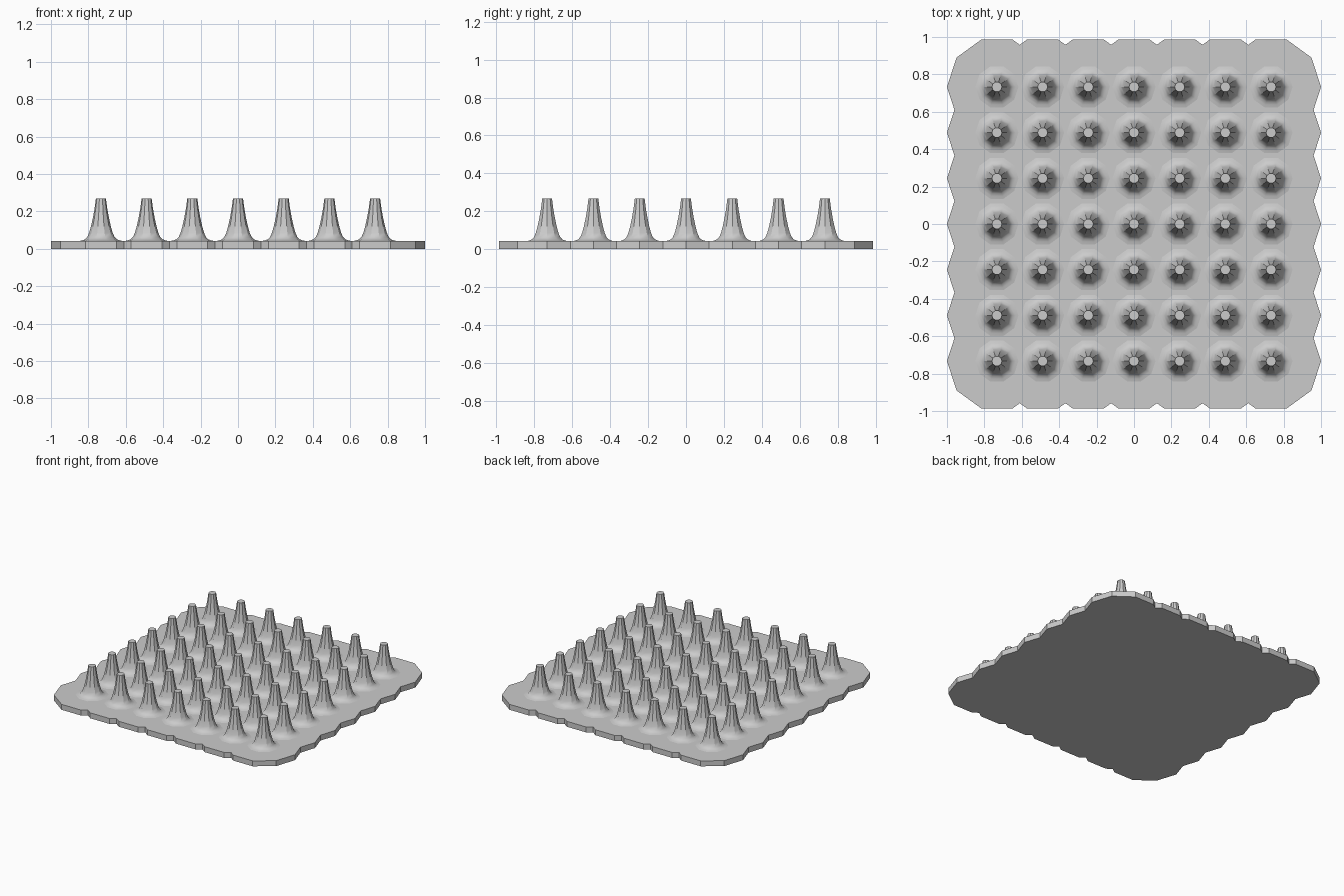
import bpy, bmesh, math

cube = bpy.data.objects.get("Cube")
if cube:
    bpy.data.objects.remove(cube)

PITCH, COUNT, SIDES = 0.2443, 7, 10
SCALLOP, THICK = 0.267, 0.042
HALF = (COUNT - 1) / 2 * PITCH
CENTRES = [(i - (COUNT - 1) / 2) * PITCH for i in range(COUNT)]

grey = bpy.data.materials.new("light grey")
grey.use_nodes = True
colour = (0.6, 0.6, 0.6, 1)
grey.diffuse_color = colour
grey.node_tree.nodes["Principled BSDF"].inputs["Base Color"].default_value = colour


def finish(bm, name):
    bmesh.ops.recalc_face_normals(bm, faces=bm.faces)
    mesh = bpy.data.meshes.new(name)
    bm.to_mesh(mesh)
    bm.free()
    mesh.materials.append(grey)
    obj = bpy.data.objects.new(name, mesh)
    bpy.context.collection.objects.link(obj)
    return obj


def corner(k):
    a = 2 * math.pi * k / SIDES
    return SCALLOP * math.cos(a), SCALLOP * math.sin(a)


def lerp(a, b, t):
    return a + (b - a) * t


# Base plate: outline of overlapping ten-sided discs, one half then turned round
p0, p1, p2 = corner(0), corner(1), corner(2)
side_notch = lerp(p0[0], p1[0], PITCH / 2 / p1[1])
top_notch = lerp(p2[1], p1[1], (PITCH / 2 - p2[0]) / (p1[0] - p2[0]))
half = []
for c in CENTRES:
    half.append((HALF + p0[0], c))
    if c < HALF - 0.01:
        half.append((HALF + side_notch, c + PITCH / 2))
half.append((HALF + p1[0], HALF + p1[1]))
for c in reversed(CENTRES):
    half += [(c + p2[0], HALF + p2[1]), (c - p2[0], HALF + p2[1])]
    if c > 0.01 - HALF:
        half.append((c - PITCH / 2, HALF + top_notch))
half.append((-HALF - p1[0], HALF + p1[1]))
outline = half + [(-x, -y) for x, y in half]

bm = bmesh.new()
base = bm.faces.new([bm.verts.new((x, y, 0)) for x, y in outline])
top = bmesh.ops.extrude_face_region(bm, geom=[base])
bmesh.ops.translate(bm, vec=(0, 0, THICK),
                    verts=[v for v in top["geom"] if isinstance(v, bmesh.types.BMVert)])
finish(bm, "base_plate")

# Spikes: flared ten-sided profile, shared by the whole grid
profile = [(0.12, THICK - 0.001), (0.1, 0.045), (0.085, 0.051), (0.073, 0.063),
           (0.063, 0.085), (0.053, 0.12), (0.043, 0.165), (0.034, 0.215), (0.027, 0.268)]
bm = bmesh.new()
for cx in CENTRES:
    for cy in CENTRES:
        rings = []
        for r, z in profile:
            rings.append([bm.verts.new((cx + r * math.cos(2 * math.pi * k / SIDES),
                                        cy + r * math.sin(2 * math.pi * k / SIDES), z))
                          for k in range(SIDES)])
        for low, high in zip(rings, rings[1:]):
            for k in range(SIDES):
                n = (k + 1) % SIDES
                bm.faces.new((low[k], low[n], high[n], high[k]))
        bm.faces.new(rings[-1])
        bm.faces.new(rings[0][::-1])
spikes = finish(bm, "spikes")

# Smooth up the flare, crisp between the sides
bpy.ops.object.select_all(action="DESELECT")
spikes.select_set(True)
bpy.context.view_layer.objects.active = spikes
bpy.ops.object.shade_smooth_by_angle(angle=math.radians(30))
